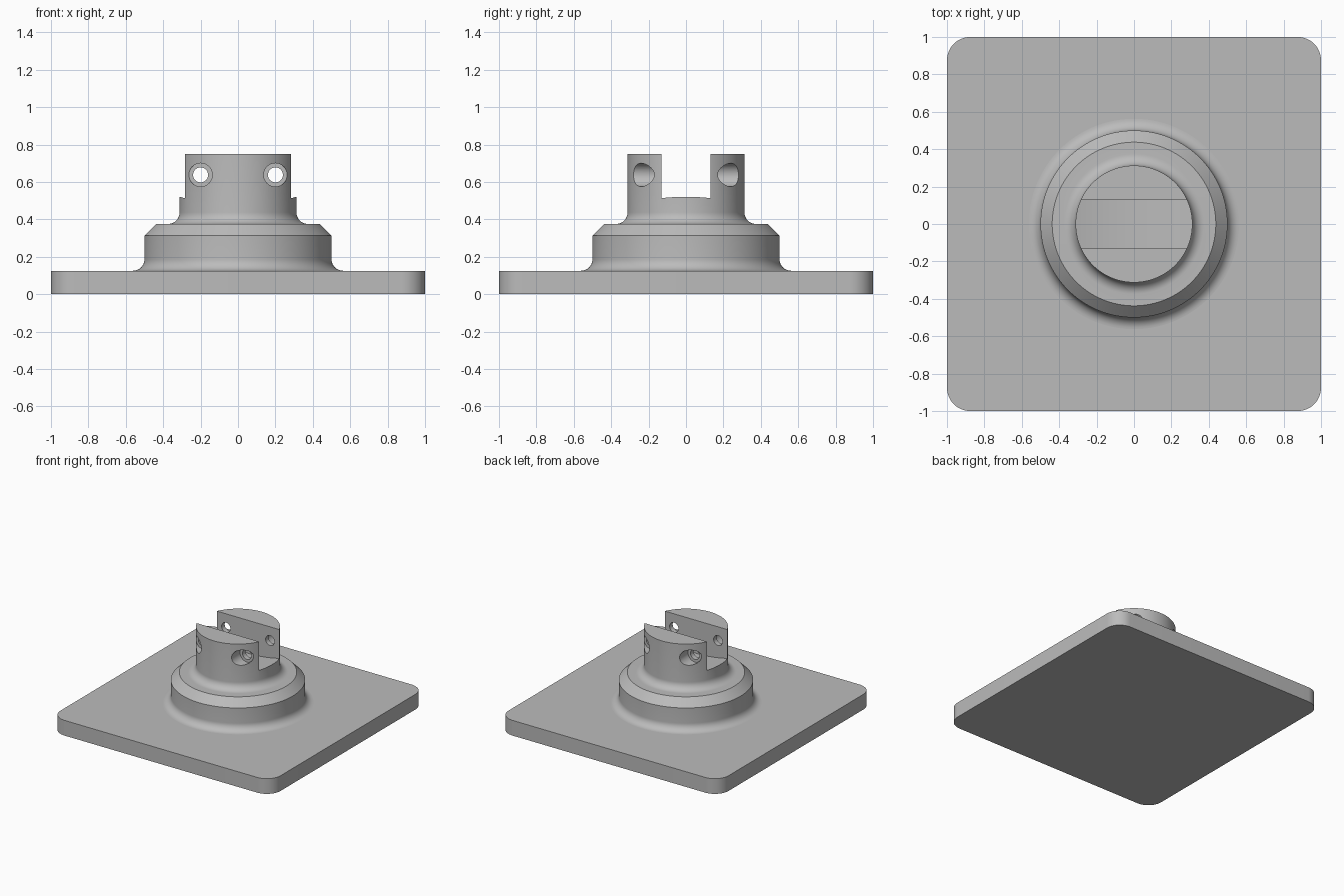
import bpy, bmesh
from math import sin, cos, pi, radians, sqrt
from mathutils import Matrix, Vector

if "Cube" in bpy.data.objects:
    bpy.data.objects.remove(bpy.data.objects["Cube"])

grey = bpy.data.materials.new("light_grey")
grey.use_nodes = True
grey.diffuse_color = (0.5, 0.5, 0.5, 1)
grey.node_tree.nodes["Principled BSDF"].inputs["Base Color"].default_value = (0.5, 0.5, 0.5, 1)


def make_object(name, bm):
    bmesh.ops.recalc_face_normals(bm, faces=bm.faces)
    mesh = bpy.data.meshes.new(name)
    bm.to_mesh(mesh)
    bm.free()
    mesh.materials.append(grey)
    obj = bpy.data.objects.new(name, mesh)
    bpy.context.collection.objects.link(obj)
    return obj


def activate(obj):
    bpy.ops.object.select_all(action='DESELECT')
    obj.select_set(True)
    bpy.context.view_layer.objects.active = obj


def smooth(obj):
    activate(obj)
    bpy.ops.object.shade_smooth_by_angle(angle=radians(30))


def cut(obj, cutter):
    cutter.hide_render = True
    mod = obj.modifiers.new("cut", 'BOOLEAN')
    mod.operation, mod.solver, mod.object = 'DIFFERENCE', 'EXACT', cutter
    activate(obj)
    bpy.ops.object.modifier_apply(modifier=mod.name)
    bpy.data.objects.remove(cutter)


def fillet(radius, z, size, steps=10):
    """Concave quarter round from the floor at z up to a wall at the radius."""
    return [(radius + size * (1 - sin(a)), z + size * (1 - cos(a)))
            for a in (pi / 2 * i / steps for i in range(steps + 1))]


def rod(name, radius, x, y0, y1, z):
    """Cylinder cutter along y."""
    bm = bmesh.new()
    bmesh.ops.create_cone(bm, cap_ends=True, segments=48, radius1=radius, radius2=radius,
                          depth=y1 - y0, matrix=Matrix.Translation((x, (y0 + y1) / 2, z))
                          @ Matrix.Rotation(pi / 2, 4, 'X'))
    return make_object(name, bm)


# Square base plate with rounded corners
PLATE = 0.125
bm = bmesh.new()
bmesh.ops.create_cube(bm, size=1, matrix=Matrix.Translation((0, 0, PLATE / 2))
                      @ Matrix.Diagonal((2, 2, PLATE, 1)))
upright = [e for e in bm.edges if abs(e.verts[0].co.z - e.verts[1].co.z) > 0.1]
bmesh.ops.bevel(bm, geom=upright, offset=0.125, segments=12, profile=0.5, affect='EDGES')
smooth(make_object("base_plate", bm))

# Turned hub: filleted disc with chamfer, then a filleted post
POST, TOP = 0.3125, 0.75
profile = [(0, 0.1), (0.5625, 0.1)] + fillet(0.5, PLATE, 0.0625)
profile += [(0.5, 0.3125), (0.4375, 0.375)] + fillet(POST, 0.375, 0.0625)
profile += [(POST, TOP), (0, TOP)]
bm = bmesh.new()
verts = [bm.verts.new((r, 0, z)) for r, z in profile]
edges = [bm.edges.new(pair) for pair in zip(verts, verts[1:])]
bmesh.ops.spin(bm, geom=verts + edges, cent=(0, 0, 0), axis=(0, 0, 1),
               angle=2 * pi, steps=128, use_duplicate=False)
bmesh.ops.remove_doubles(bm, verts=bm.verts, dist=0.0001)
hub = make_object("hub", bm)

# Slot across the post, with a slightly hollow floor
FLOOR, HOLLOW, HALF = 0.479, 1.2, 0.13
bm = bmesh.new()
xs = [0.4 * i / 12 for i in range(-12, 13)]
outline = [(x, FLOOR + HOLLOW - sqrt(HOLLOW ** 2 - x * x)) for x in xs] + [(0.4, 1), (-0.4, 1)]
face = bm.faces.new([bm.verts.new((x, -HALF, z)) for x, z in outline])
side = bmesh.ops.extrude_face_region(bm, geom=[face])["geom"]
bmesh.ops.translate(bm, vec=Vector((0, 2 * HALF, 0)),
                    verts=[g for g in side if isinstance(g, bmesh.types.BMVert)])
cut(hub, make_object("slot_cutter", bm))

# Two through holes, counterbored from both outer sides
HOLE_Z, SEAT = 0.6375, 0.17
for x in (-0.2, 0.2):
    cut(hub, rod("hole_cutter", 0.04, x, -0.5, 0.5, HOLE_Z))
    for y0, y1 in ((-0.5, -SEAT), (SEAT, 0.5)):
        cut(hub, rod("counterbore_cutter", 0.0625, x, y0, y1, HOLE_Z))
smooth(hub)
